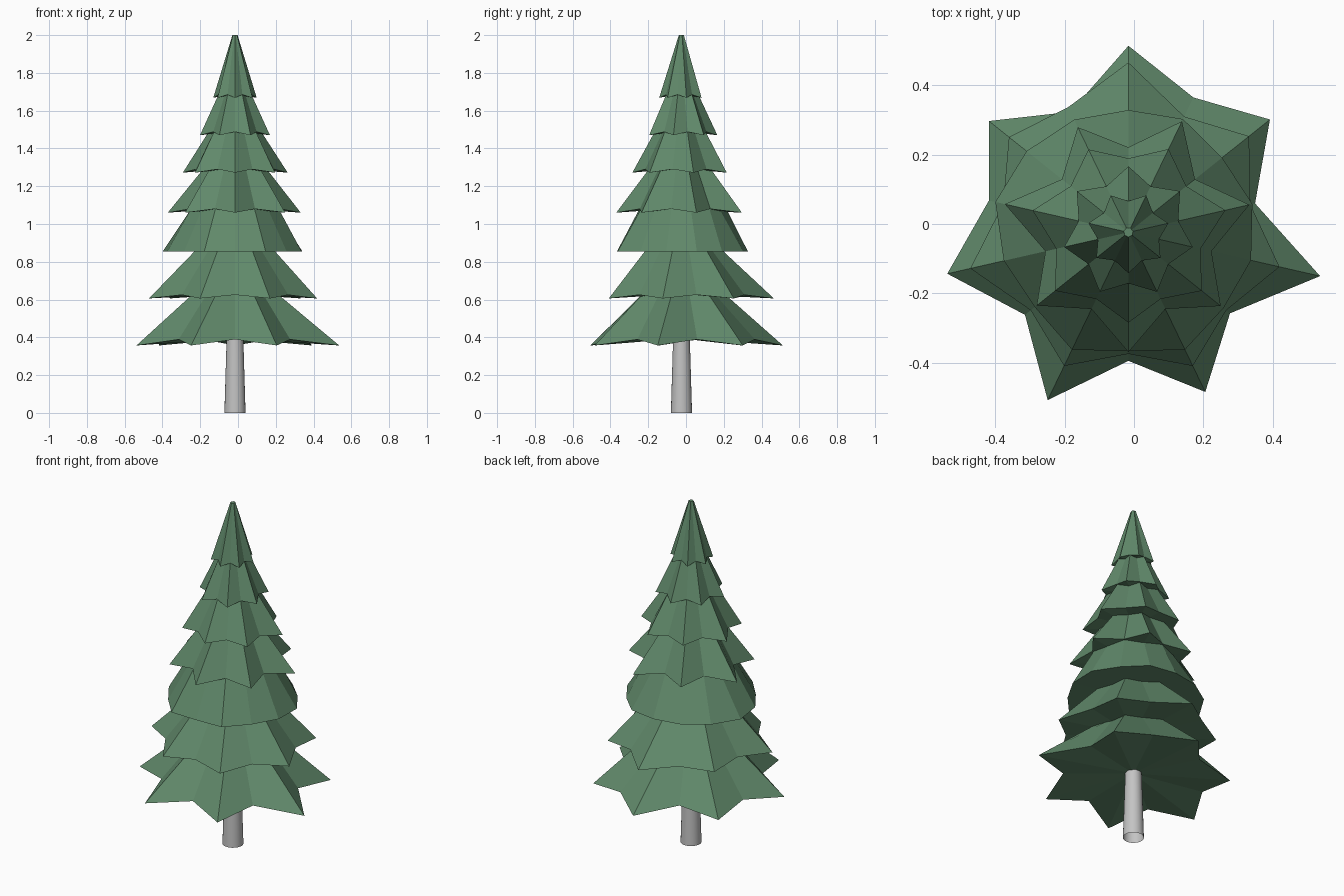
import bpy
import bmesh
from math import cos, sin, pi

AXIS_X, AXIS_Y = -0.016, -0.024
POINTS = 7

cube = bpy.data.objects.get("Cube")
if cube:
    bpy.data.objects.remove(cube, do_unlink=True)


def make_material(name, rgb):
    mat = bpy.data.materials.new(name)
    mat.use_nodes = True
    mat.diffuse_color = (*rgb, 1)
    mat.node_tree.nodes["Principled BSDF"].inputs["Base Color"].default_value = (*rgb, 1)
    return mat


green = make_material("pine green", (0.118, 0.25, 0.145))
grey = make_material("trunk grey", (0.55, 0.55, 0.55))


def star_ring(bm, tips, valleys, tip_z, valley_z, turn):
    """Ring alternating between branch tips and valleys; radii may be single or per point."""
    ring = []
    for i in range(2 * POINTS):
        radii, z = (valleys, valley_z) if i % 2 else (tips, tip_z)
        r = radii[i // 2] if isinstance(radii, list) else radii
        a = pi / 2 + (i + turn) * pi / POINTS
        ring.append(bm.verts.new((AXIS_X + r * cos(a), AXIS_Y + r * sin(a), z)))
    return ring


def bridge(bm, lower, upper):
    n = len(lower)
    for i in range(n):
        j = (i + 1) % n
        bm.faces.new((lower[i], lower[j], upper[j], upper[i]))


def finish(bm, name, mat):
    mesh = bpy.data.meshes.new(name)
    bm.to_mesh(mesh)
    bm.free()
    mesh.materials.append(mat)
    obj = bpy.data.objects.new(name, mesh)
    bpy.context.scene.collection.objects.link(obj)
    return obj


def branch_tier(name, tips, valleys, tip_z, valley_z, top_tip, top_valley, top_z, turn):
    bm = bmesh.new()
    rim = star_ring(bm, tips, valleys, tip_z, valley_z, turn)
    top = star_ring(bm, top_tip, top_valley, top_z, top_z, turn)
    bridge(bm, rim, top)
    bm.faces.new(top)
    # folded underside fanning out from the trunk
    hub = bm.verts.new((AXIS_X, AXIS_Y, valley_z + 0.005))
    for i, v in enumerate(rim):
        bm.faces.new((rim[(i + 1) % len(rim)], v, hub))
    finish(bm, name, green)


# Branch tiers: tip radii, valley radii, tip z, valley z, top radii, top z, half-step turn
branch_tier("branch_tier_bottom",
            [0.537, 0.514, 0.535, 0.536, 0.51, 0.566, 0.521],
            [0.385, 0.412, 0.381, 0.37, 0.374, 0.374, 0.431],
            0.357, 0.389, 0.20, 0.17, 0.655, 0)
branch_tier("branch_tier_second",
            [0.489, 0.44, 0.467, 0.427, 0.427, 0.446, 0.444],
            [0.40, 0.37, 0.36, 0.35, 0.36, 0.36, 0.37],
            0.606, 0.625, 0.19, 0.16, 0.885, 0)
branch_tier("branch_tier_third",
            [0.352, 0.375, 0.368, 0.375, 0.375, 0.362, 0.345],
            [0.36, 0.393, 0.345, 0.342, 0.35, 0.366, 0.362],
            0.854, 0.854, 0.235, 0.22, 1.085, 0)
branch_tier("branch_tier_fourth",
            [0.336, 0.365, 0.338, 0.345, 0.34, 0.357, 0.355],
            0.245, 1.06, 1.08, 0.165, 0.13, 1.30, 1)
branch_tier("branch_tier_fifth",
            [0.265, 0.283, 0.27, 0.26, 0.27, 0.286, 0.266],
            0.213, 1.272, 1.29, 0.135, 0.105, 1.50, 1)
branch_tier("branch_tier_sixth", 0.19, 0.147, 1.47, 1.488, 0.085, 0.065, 1.695, 0)
branch_tier("branch_tier_top", 0.118, 0.09, 1.668, 1.685, 0.014, 0.012, 2.0, 1)

# Trunk: open tapered tube
bm = bmesh.new()
bmesh.ops.create_cone(bm, cap_ends=False, segments=24, radius1=0.056, radius2=0.044, depth=0.4)
bmesh.ops.translate(bm, verts=bm.verts, vec=(AXIS_X, AXIS_Y, 0.2))
for face in bm.faces:
    face.smooth = True
finish(bm, "trunk", grey)
